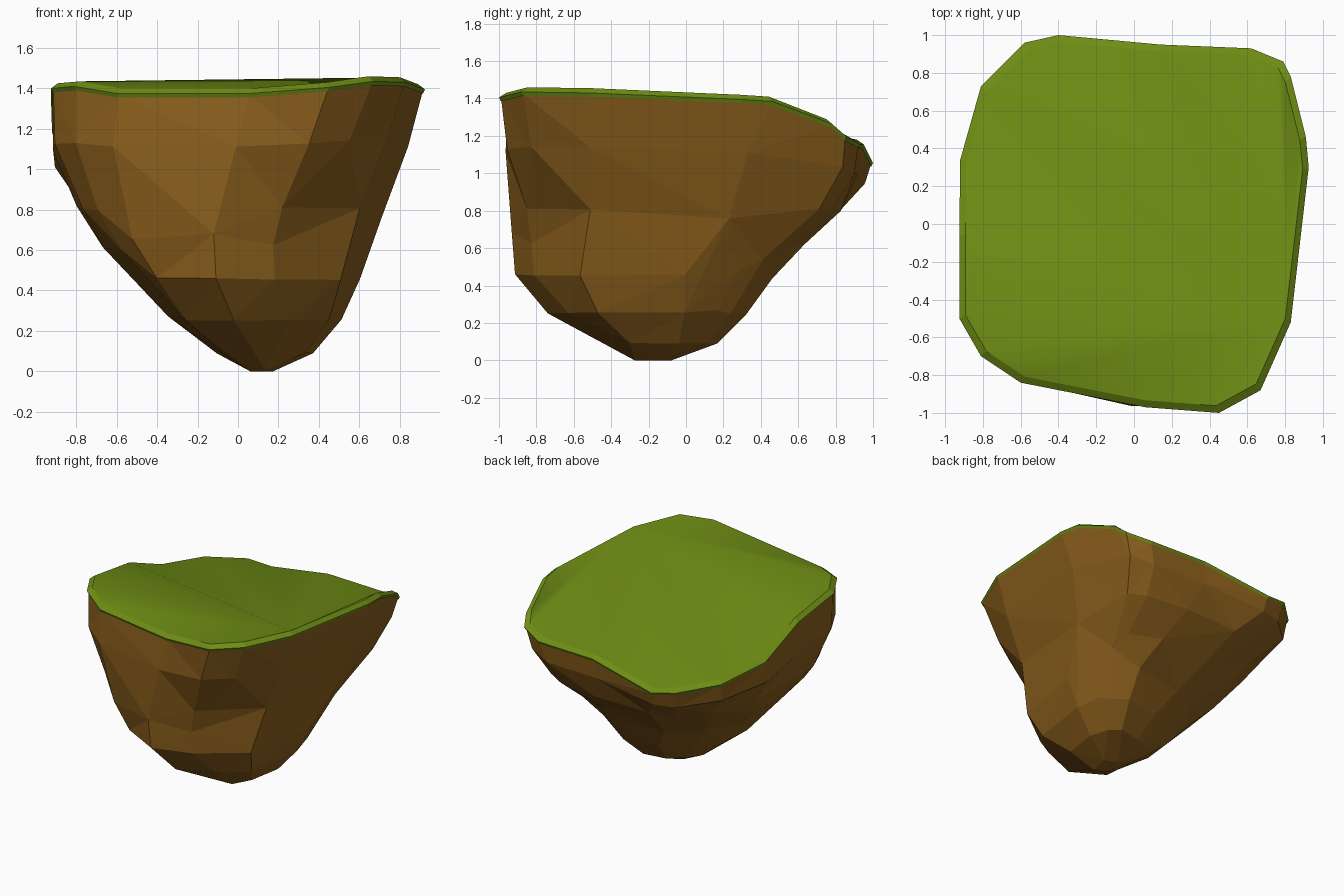
import bpy, bmesh, random
from mathutils import Vector

if "Cube" in bpy.data.objects:
    bpy.data.objects.remove(bpy.data.objects["Cube"])

random.seed(4)

# Rim outline of the island, counter-clockwise, with the height of the grass
RIM = [(-.925, -.5, 1.425), (-.81, -.7, 1.435), (-.6, -.84, 1.4), (.06, -.97, 1.4),
       (.45, -1, 1.43), (.67, -.88, 1.46), (.83, -.52, 1.455), (.925, .3, 1.42),
       (.91, .46, 1.41), (.83, .78, 1.29), (.79, .86, 1.22), (.62, .93, 1.18),
       (.14, .95, 1.18), (-.4, 1, 1.08), (-.58, .96, 1.11), (-.81, .73, 1.15),
       (-.92, .34, 1.205), (-.925, -.06, 1.365)]
N = len(RIM)

# Rock sections: height, x min, x max, y min, y max, roundness, skew, corner cut
SECTIONS = [(.81, -.8, .735, -.955, .86, .5, .12, 1.3),
            (.62, -.67, .67, -.935, .65, .8, .17, 1),
            (.45, -.51, .615, -.915, .47, 1, .2, .6),
            (.26, -.33, .53, -.74, .33, 1, .15, .4),
            (.09, -.11, .38, -.43, .17, 1, .08, 0),
            (0, .05, .18, -.28, -.07, 1, 0, 0)]


def make_object(name, bm, color):
    bmesh.ops.recalc_face_normals(bm, faces=bm.faces)
    mesh = bpy.data.meshes.new(name)
    bm.to_mesh(mesh)
    bm.free()
    mat = bpy.data.materials.new(name)
    mat.diffuse_color = (*color, 1)
    mat.use_nodes = True
    mat.node_tree.nodes["Principled BSDF"].inputs["Base Color"].default_value = mat.diffuse_color
    mesh.materials.append(mat)
    obj = bpy.data.objects.new(name, mesh)
    bpy.context.collection.objects.link(obj)
    return obj


def loft(bm, loops):
    rings = [[bm.verts.new(p) for p in loop] for loop in loops]
    for a, b in zip(rings, rings[1:]):
        for i in range(N):
            j = (i + 1) % N
            bm.faces.new((a[i], a[j], b[j], b[i]))
    return rings


def section(x0, x1, y0, y1, roundness, skew, cut, height):
    """Rim shape fitted to the extents, blended towards a skewed ellipse."""
    pts = []
    for x, y, z in RIM:
        p = Vector((x / .925, y))
        # front right corner is cut away, back right corner is fuller
        r = roundness - cut * max(0, p.x) * min(p.y, .4)
        p = p.lerp(p.normalized(), r)
        lean = skew * p.y * max(0, 1 - p.x ** 2)
        pts.append(((x0 + x1) / 2 + p.x * (x1 - x0) / 2 + lean,
                    (y0 + y1) / 2 + p.y * (y1 - y0) / 2, height(z)))
    return pts


# Grass: bevelled lip and a smooth top sloping down to the back
bm = bmesh.new()
lower = [(x * .99, y * .99, z - .045) for x, y, z in RIM]
outer = [(x, y, z - .025) for x, y, z in RIM]
inner = [(x * .965, y * .962, z) for x, y, z in RIM]
top = loft(bm, [lower, outer, inner])[-1]
panels = [bm.faces.new(p) for p in (top[1:7], top[:2] + [top[6], top[17]])]
panels += [bm.faces.new((top[6], top[i], top[i + 1])) for i in range(7, N - 1)]
for f in bmesh.ops.triangulate(bm, faces=panels)['faces']:
    f.smooth = True
make_object("grass_top", bm, (.155, .265, .007))

# Rock: tapering lofted sections with slight roughness
bm = bmesh.new()
loops = [[(x * .988, y * .988, z - .035) for x, y, z in RIM],
         section(-.915, .84, -.99, .965, .1, .03, .5, lambda z: .8 + (z - .8) * .52)]
for h, *shape in SECTIONS:
    loops.append(section(*shape, lambda z, h=h: h))
rings = loft(bm, loops)
for ring in rings[2:-2]:
    for v in ring:
        v.co.z += random.uniform(-.015, .015)
bm.faces.new(rings[-1])
bmesh.ops.triangulate(bm, faces=bm.faces)
rock = make_object("rock_base", bm, (.26, .115, .012))

# Fewer, irregular facets
facets = rock.modifiers.new("facets", 'DECIMATE')
facets.ratio = .6
